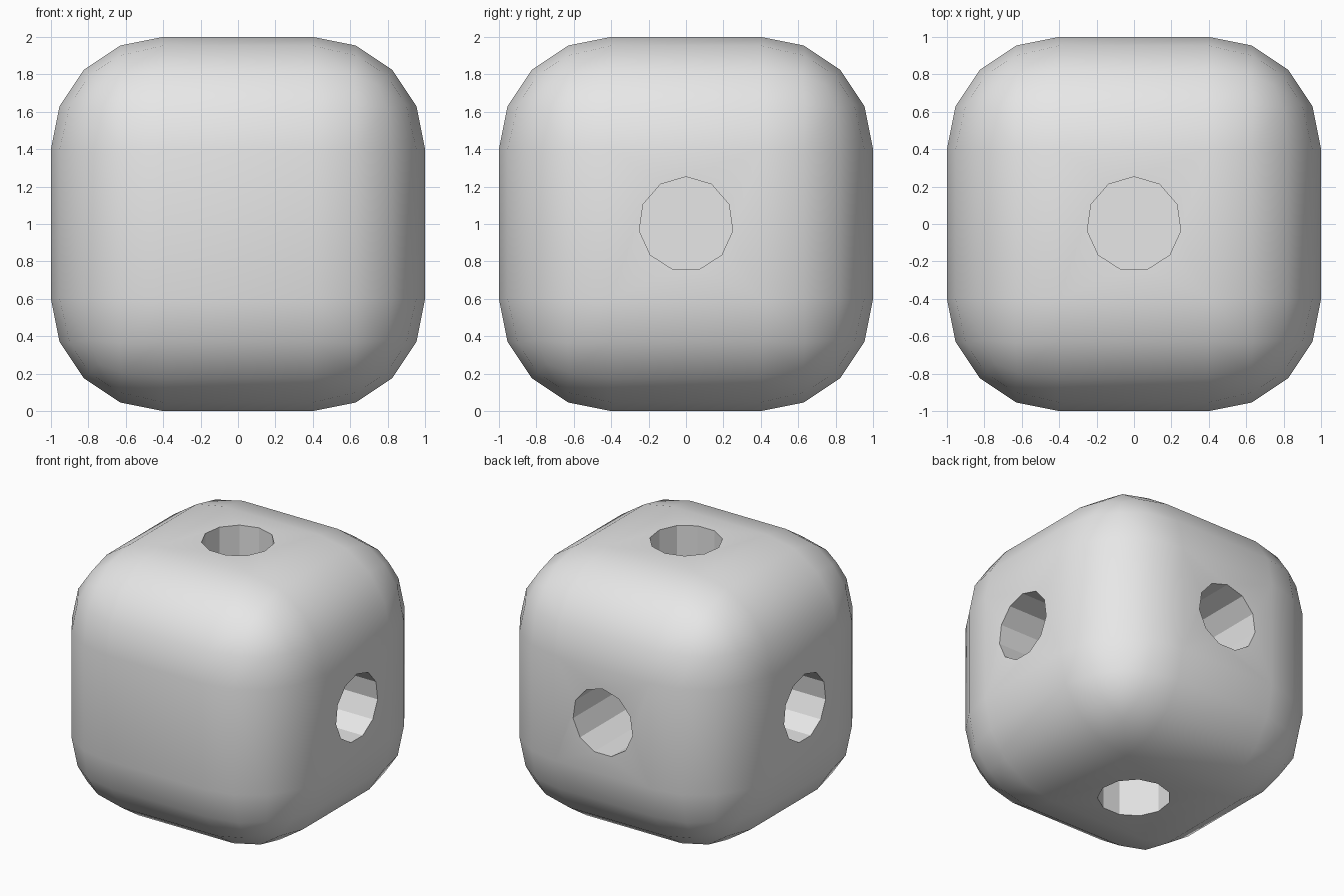
import bpy
import math
from mathutils import Vector

cube = bpy.data.objects.get("Cube")
if cube:
    bpy.data.objects.remove(cube, do_unlink=True)

HOLE_RADIUS = 0.2525
HOLE_DEPTH = 0.7
CENTRE = Vector((0, 0, 1))

# Single grey finish
grey = bpy.data.materials.new("plain grey")
grey.use_nodes = True
colour = (0.8, 0.8, 0.8, 1)
grey.diffuse_color = colour
grey.node_tree.nodes["Principled BSDF"].inputs["Base Color"].default_value = colour

# Rounded block
bpy.ops.mesh.primitive_cube_add(size=2, location=CENTRE)
body = bpy.context.object
body.name = "rounded_block"
body.data.materials.append(grey)
bevel = body.modifiers.new("rounded edges", 'BEVEL')
bevel.width = 0.6
bevel.segments = 4
bevel.limit_method = 'NONE'


def cut_socket(name, normal, up):
    """Blind eleven-sided socket with one corner pointing along up."""
    normal, up = Vector(normal), Vector(up)
    bpy.ops.mesh.primitive_cylinder_add(
        vertices=11, radius=HOLE_RADIUS, depth=2 * HOLE_DEPTH)
    cutter = bpy.context.object
    cutter.name = name
    cutter.data.materials.append(grey)
    # First cylinder corner lies on local +y
    side = up.cross(normal)
    basis = cutter.matrix_world.to_3x3()
    for row in range(3):
        basis[row] = (side[row], up[row], normal[row])
    cutter.matrix_world = basis.to_4x4()
    cutter.location = CENTRE + normal
    cutter.hide_render = True
    cutter.hide_viewport = True
    cutter.display_type = 'WIRE'
    cut = body.modifiers.new(name, 'BOOLEAN')
    cut.operation = 'DIFFERENCE'
    cut.solver = 'EXACT'
    cut.object = cutter
    return cutter


# Sockets on every side but the front
cutters = [
    cut_socket("top_socket_cutter", (0, 0, 1), (0, 1, 0)),
    cut_socket("bottom_socket_cutter", (0, 0, -1), (0, 1, 0)),
    cut_socket("left_socket_cutter", (1, 0, 0), (0, 0, 1)),
    cut_socket("right_socket_cutter", (-1, 0, 0), (0, 0, 1)),
    cut_socket("back_socket_cutter", (0, 1, 0), (0, 0, 1)),
]

# Bake the cuts, then smooth the rounding and keep socket rims crisp
bpy.ops.object.select_all(action='DESELECT')
body.select_set(True)
bpy.context.view_layer.objects.active = body
for modifier in list(body.modifiers):
    bpy.ops.object.modifier_apply(modifier=modifier.name)
for cutter in cutters:
    bpy.data.objects.remove(cutter, do_unlink=True)
bpy.ops.object.shade_smooth_by_angle(angle=math.radians(30))
